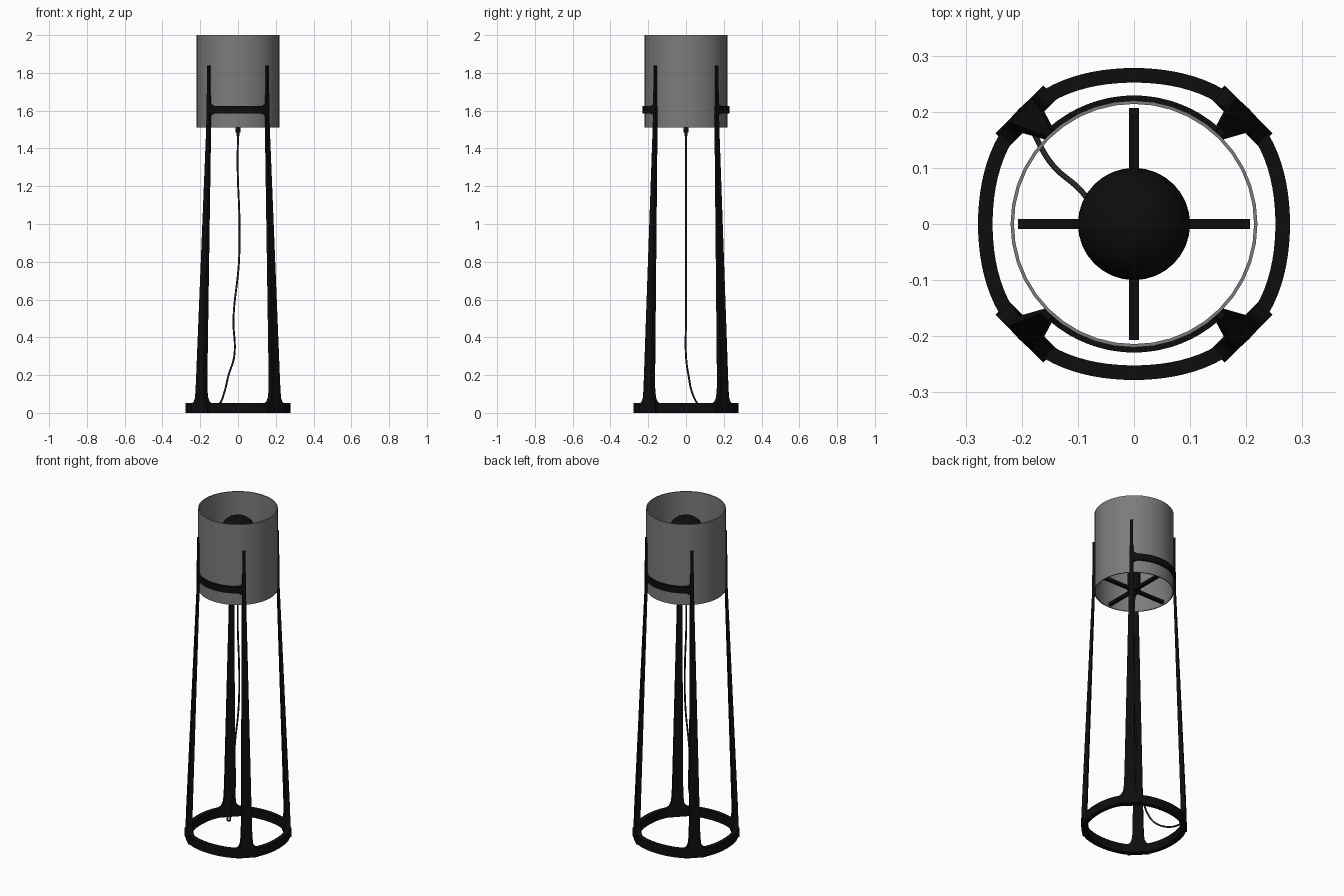
import bpy, bmesh
from math import sin, cos, pi, radians
from mathutils import Vector

cube = bpy.data.objects.get("Cube")
if cube:
    bpy.data.objects.remove(cube)


def material(name, value):
    m = bpy.data.materials.new(name)
    m.use_nodes = True
    colour = (value, value, value, 1)
    m.diffuse_color = colour
    m.node_tree.nodes["Principled BSDF"].inputs["Base Color"].default_value = colour
    return m


BLACK = material("black metal", 0.004)
CORD = material("dark cord", 0.02)
GREY = material("grey shade", 0.2)


def finish(name, bm, mat):
    bmesh.ops.recalc_face_normals(bm, faces=bm.faces)
    mesh = bpy.data.meshes.new(name)
    bm.to_mesh(mesh)
    bm.free()
    mesh.materials.append(mat)
    ob = bpy.data.objects.new(name, mesh)
    bpy.context.collection.objects.link(ob)
    bpy.ops.object.select_all(action='DESELECT')
    ob.select_set(True)
    bpy.context.view_layer.objects.active = ob
    bpy.ops.object.shade_smooth_by_angle(angle=radians(35))
    return ob


def loft(name, sections, mat, closed=False):
    """Skin a row of matching cross-sections."""
    bm = bmesh.new()
    rows = [[bm.verts.new(p) for p in s] for s in sections]
    pairs = list(zip(rows, rows[1:]))
    if closed:
        pairs.append((rows[-1], rows[0]))
    else:
        bm.faces.new(rows[0])
        bm.faces.new(rows[-1])
    for a, b in pairs:
        for i in range(len(a)):
            j = (i + 1) % len(a)
            bm.faces.new((a[i], a[j], b[j], b[i]))
    return finish(name, bm, mat)


def band_section(angle, inner, outer, low, high):
    c, s = cos(angle), sin(angle)
    return [(r * c, r * s, z) for r, z in
            ((inner, low), (outer, low), (outer, high), (inner, high))]


def cylinder(name, radius, low, high, mat):
    bm = bmesh.new()
    bmesh.ops.create_cone(bm, cap_ends=True, segments=24, radius1=radius,
                          radius2=radius, depth=high - low)
    bmesh.ops.translate(bm, verts=bm.verts, vec=(0, 0, (low + high) / 2))
    return finish(name, bm, mat)


# Lamp shade: thin open tube
N = 40
loft("lamp_shade", [band_section(2 * pi * i / N, 0.214, 0.22, 1.51, 2.0)
                    for i in range(N)], GREY, closed=True)

# Base ring: rounded square band
N = 96
ring = []
for i in range(N):
    a = 2 * pi * i / N
    r = 0.278 + 0.006 * (1 - cos(4 * a))
    ring.append(band_section(a, r - 0.026, r, 0, 0.052))
loft("base_ring", ring, BLACK, closed=True)

# Legs: height, radius, tangential width, radial thickness
LEG = [(0.0, 0.272, 0.12, 0.034), (0.05, 0.272, 0.115, 0.034),
       (0.06, 0.272, 0.09, 0.03), (0.08, 0.273, 0.072, 0.028),
       (0.12, 0.274, 0.062, 0.027), (0.2, 0.272, 0.058, 0.026),
       (1.5, 0.226, 0.024, 0.013), (1.6, 0.225, 0.021, 0.012),
       (1.84, 0.225, 0.014, 0.01)]
for sx, sy, name in ((1, -1, "front_left"), (-1, -1, "front_right"),
                     (1, 1, "back_left"), (-1, 1, "back_right")):
    sections = []
    for z, r, w, t in LEG:
        a = radians(45 + 1.5 * min(z / 1.5, 1))
        out = Vector((sx * cos(a), sy * sin(a), 0))
        side = Vector((-out.y, out.x, 0))
        sections.append([out * (r + i * t / 2) + side * (j * w / 2) + Vector((0, 0, z))
                         for i, j in ((-1, -1), (1, -1), (1, 1), (-1, 1))])
    loft(name + "_leg", sections, BLACK)

# Curved braces with filleted ends, front and back
SPAN = radians(43.5)
FILLET = radians(11)
for name, middle in (("front_brace", -pi / 2), ("back_brace", pi / 2)):
    sections = []
    for i in range(49):
        a = SPAN * (i / 24 - 1)
        u = max(0, (abs(a) - SPAN + FILLET) / FILLET)
        h = 0.02 + 0.035 * (1 - max(0, 1 - u * u) ** 0.5)
        sections.append(band_section(middle + a, 0.219, 0.229, 1.605 - h, 1.605 + h))
    loft(name, sections, BLACK)

# Cross bars carrying the bulb
for name, lx, ly in (("cross_bar_x", 0.414, 0.018), ("cross_bar_y", 0.018, 0.414)):
    bm = bmesh.new()
    bmesh.ops.create_cube(bm, size=1)
    bmesh.ops.scale(bm, verts=bm.verts, vec=(lx, ly, 0.018))
    bmesh.ops.translate(bm, verts=bm.verts, vec=(0, 0, 1.522))
    finish(name, bm, BLACK)

# Bulb, its holder and the cord plug
cylinder("bulb_holder", 0.035, 1.512, 1.78, BLACK)
cylinder("cord_plug", 0.013, 1.485, 1.515, BLACK)
cylinder("cord_plug_tip", 0.008, 1.465, 1.487, BLACK)
bm = bmesh.new()
bmesh.ops.create_uvsphere(bm, u_segments=32, v_segments=20, radius=0.1)
bmesh.ops.translate(bm, verts=bm.verts, vec=(0, 0, 1.85))
finish("bulb", bm, BLACK)

# Hanging cord
PATH = [(0, 0, 1.48), (-0.002, 0, 1.3), (0.008, 0, 1.0), (0.005, 0, 0.8),
        (-0.024, 0, 0.5), (-0.02, 0, 0.3), (-0.05, 0.013, 0.2),
        (-0.075, 0.035, 0.1), (-0.1, 0.065, 0.045), (-0.145, 0.105, 0.02),
        (-0.17, 0.145, 0.015), (-0.185, 0.18, 0.02)]
curve = bpy.data.curves.new("power_cord", 'CURVE')
curve.dimensions = '3D'
curve.bevel_depth = 0.005
curve.bevel_resolution = 2
curve.resolution_u = 8
curve.use_fill_caps = True
spline = curve.splines.new('BEZIER')
spline.bezier_points.add(len(PATH) - 1)
for point, co in zip(spline.bezier_points, PATH):
    point.co = co
    point.handle_left_type = point.handle_right_type = 'AUTO'
curve.materials.append(CORD)
bpy.context.collection.objects.link(bpy.data.objects.new("power_cord", curve))
